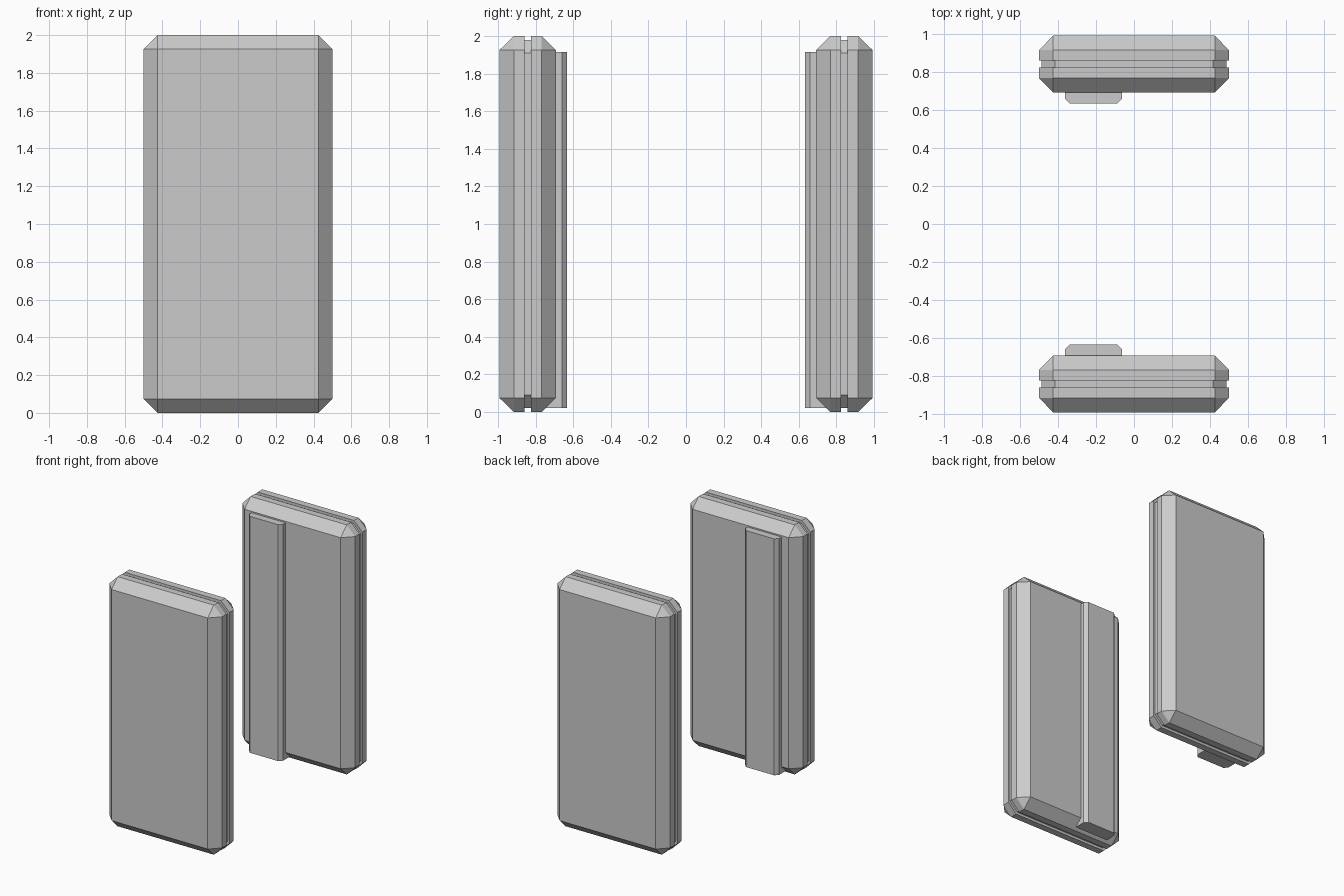
import bpy, bmesh

if "Cube" in bpy.data.objects:
    bpy.data.objects.remove(bpy.data.objects["Cube"])


def loft(name, rings):
    """Skin a list of equal-length point loops and cap both ends."""
    bm = bmesh.new()
    loops = [[bm.verts.new(p) for p in ring] for ring in rings]
    for a, b in zip(loops, loops[1:]):
        n = len(a)
        for i in range(n):
            j = (i + 1) % n
            bm.faces.new((a[i], a[j], b[j], b[i]))
    bm.faces.new(loops[0])
    bm.faces.new(loops[-1])
    bmesh.ops.remove_doubles(bm, verts=bm.verts, dist=1e-4)
    bmesh.ops.recalc_face_normals(bm, faces=bm.faces)
    mesh = bpy.data.meshes.new(name)
    bm.to_mesh(mesh)
    bm.free()
    obj = bpy.data.objects.new(name, mesh)
    bpy.context.collection.objects.link(obj)
    return obj


def octagon(y, hx, hz, c):
    """Corner-cut rectangle in the xz plane, centred at z = 1."""
    pts = [(hx, hz - c), (hx - c, hz), (c - hx, hz), (-hx, hz - c),
           (-hx, c - hz), (c - hx, -hz), (hx - c, -hz), (hx, c - hz)]
    return [(x, y, 1 + z) for x, z in pts]


# Panel cross-section: y offset, half width, half height, corner cut
half = [(0.150, 0.426, 0.926, 0.0), (0.074, 0.5, 1.0, 0.074),
        (0.018, 0.5, 1.0, 0.074), (0.018, 0.487, 0.98, 0.07)]
section = [(-y, a, b, c) for y, a, b, c in half] + half[::-1]

# Inner strip plan, chamfered on the side facing the gap
strip = [(-0.363, 0.76), (-0.363, 0.66), (-0.338, 0.634),
         (-0.088, 0.634), (-0.063, 0.66), (-0.063, 0.76)]

# Front and back panels mirrored across y, each with its strip
for side, s in (("front", -1), ("back", 1)):
    loft(side + "_panel",
         [octagon(s * (0.842 + y), a, b, c) for y, a, b, c in section])
    loft(side + "_strip",
         [[(x, s * y, z) for x, y in strip] for z in (0.02, 1.915)])
